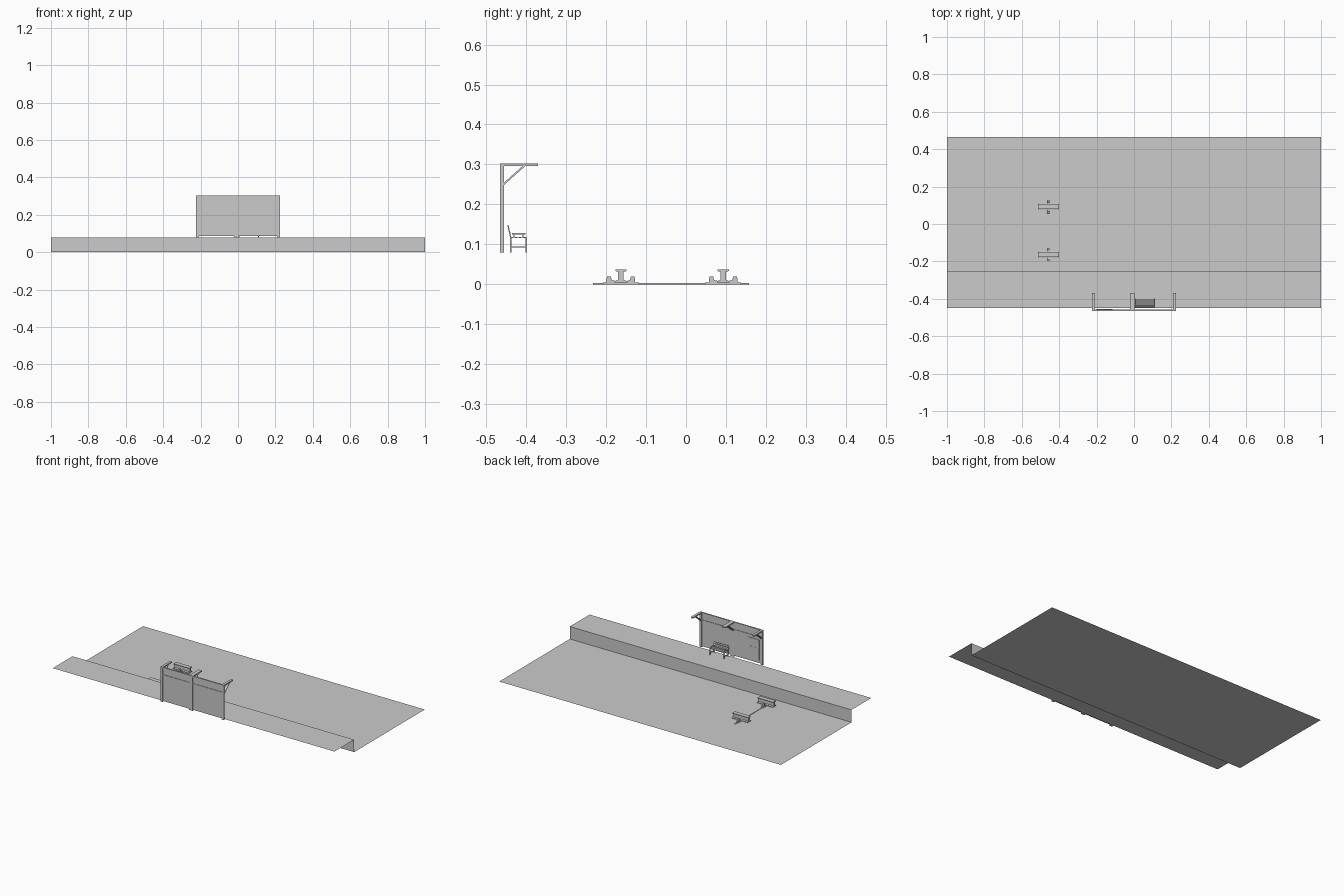
import bpy
import bmesh
from mathutils import Vector

cube = bpy.data.objects.get("Cube")
if cube:
    bpy.data.objects.remove(cube, do_unlink=True)

grey = bpy.data.materials.new("plain_grey")
grey.use_nodes = True
grey.diffuse_color = (0.6, 0.6, 0.6, 1)
grey.node_tree.nodes["Principled BSDF"].inputs["Base Color"].default_value = (0.6, 0.6, 0.6, 1)


def finish(name, bm):
    mesh = bpy.data.meshes.new(name)
    bm.to_mesh(mesh)
    bm.free()
    mesh.materials.append(grey)
    obj = bpy.data.objects.new(name, mesh)
    bpy.context.collection.objects.link(obj)
    return obj


def sheet(name, corners):
    bm = bmesh.new()
    bm.faces.new([bm.verts.new(c) for c in corners])
    return finish(name, bm)


def prism(name, x0, x1, profile):
    """Extrude a closed (y, z) profile from x0 to x1."""
    bm = bmesh.new()
    face = bm.faces.new([bm.verts.new((x0, y, z)) for y, z in profile])
    new = bmesh.ops.extrude_face_region(bm, geom=[face])["geom"]
    verts = [v for v in new if isinstance(v, bmesh.types.BMVert)]
    bmesh.ops.translate(bm, verts=verts, vec=Vector((x1 - x0, 0, 0)))
    bmesh.ops.recalc_face_normals(bm, faces=bm.faces)
    return finish(name, bm)


def box(name, x0, x1, y0, y1, z0, z1):
    return prism(name, x0, x1, [(y0, z0), (y1, z0), (y1, z1), (y0, z1)])


# Track bed, platform wall, platform edge and platform deck as thin sheets
EDGE, BACK, FRONT, DECK = -0.25, 0.465, -0.45, 0.08
sheet("track_bed", [(-1, EDGE, 0), (1, EDGE, 0), (1, BACK, 0), (-1, BACK, 0)])
for name, low, high in (("platform_wall", 0, 0.06), ("platform_edge", 0.06, DECK)):
    sheet(name, [(1, EDGE, low), (-1, EDGE, low), (-1, EDGE, high), (1, EDGE, high)])
sheet("platform_deck", [(-1, FRONT, DECK), (1, FRONT, DECK), (1, EDGE, DECK), (-1, EDGE, DECK)])

# Narrow tie with two short rails and their clips
box("tie", -0.461, -0.455, -0.233, 0.158, 0, 0.003)
half_rail = [(0.016, 0.004), (0.016, 0.008), (0.007, 0.011), (0.007, 0.032),
             (0.014, 0.033), (0.014, 0.037)]
for side, yc in (("front", -0.163), ("back", 0.093)):
    outline = [(yc + y, z) for y, z in half_rail]
    outline += [(yc - y, z) for y, z in reversed(half_rail)]
    prism(side + "_rail", -0.514, -0.402, outline)
    box(side + "_base_plate", -0.466, -0.45, yc - 0.045, yc + 0.045, 0, 0.005)
    for s in (-1, 1):
        clip = [(0.016, 0.005), (0.036, 0.005), (0.036, 0.013), (0.034, 0.02),
                (0.025, 0.02), (0.023, 0.011), (0.016, 0.009)]
        prism(side + "_rail_clip", -0.464, -0.452, [(yc + s * y, z) for y, z in clip])

# Shelter posts, roof arms and diagonal braces
Y0, Y1, TOP = -0.465, -0.456, 0.303
for name, x0, x1 in (("right", -0.225, -0.209), ("middle", -0.021, 0.004), ("left", 0.209, 0.225)):
    box(name + "_post", x0, x1, Y0, Y1, DECK, TOP)
    box(name + "_roof_arm", x0, x1, Y1, -0.37, 0.296, TOP)
    prism(name + "_brace", x0, x1,
          [(Y1, 0.248), (Y1, 0.254), (-0.409, 0.296), (-0.402, 0.296)])

# Shelter back panel, crossbars and notice board
box("back_panel", -0.215, 0.215, -0.462, -0.459, 0.086, 0.3)
for name, z in (("middle_crossbar", 0.249), ("top_crossbar", 0.296)):
    box(name, -0.22, 0.22, Y0, Y1, z, z + 0.007)
box("notice_board", -0.2, -0.115, -0.459, -0.456, 0.105, 0.235)
box("notice_board_rail", -0.2, -0.115, -0.456, -0.455, 0.18, 0.182)

# Bench: seat slats, backrest, then legs, rungs and armrests at each end
for i in range(4):
    y = -0.44 + i * 0.0105
    box("seat_slat", 0.005, 0.113, y, y + 0.008, 0.116, 0.119)
for i in range(2):
    y, z = -0.441 - i * 0.0025, 0.127 + i * 0.011
    prism("backrest_slat", 0.005, 0.113,
          [(y, z), (y + 0.002, z), (y, z + 0.009), (y - 0.002, z + 0.009)])
for x in (0.008, 0.107):
    for y in (-0.44, -0.401):
        box("bench_leg", x, x + 0.004, y, y + 0.003, DECK, 0.117)
    box("bench_rung", x, x + 0.004, -0.438, -0.4, 0.092, 0.095)
    box("armrest", x, x + 0.004, -0.436, -0.402, 0.125, 0.128)
    for y in (-0.432, -0.409):
        box("armrest_support", x, x + 0.004, y, y + 0.003, 0.118, 0.126)
    prism("backrest_support", x, x + 0.004,
          [(-0.44, 0.116), (-0.437, 0.116), (-0.445, 0.148), (-0.447, 0.148)])
